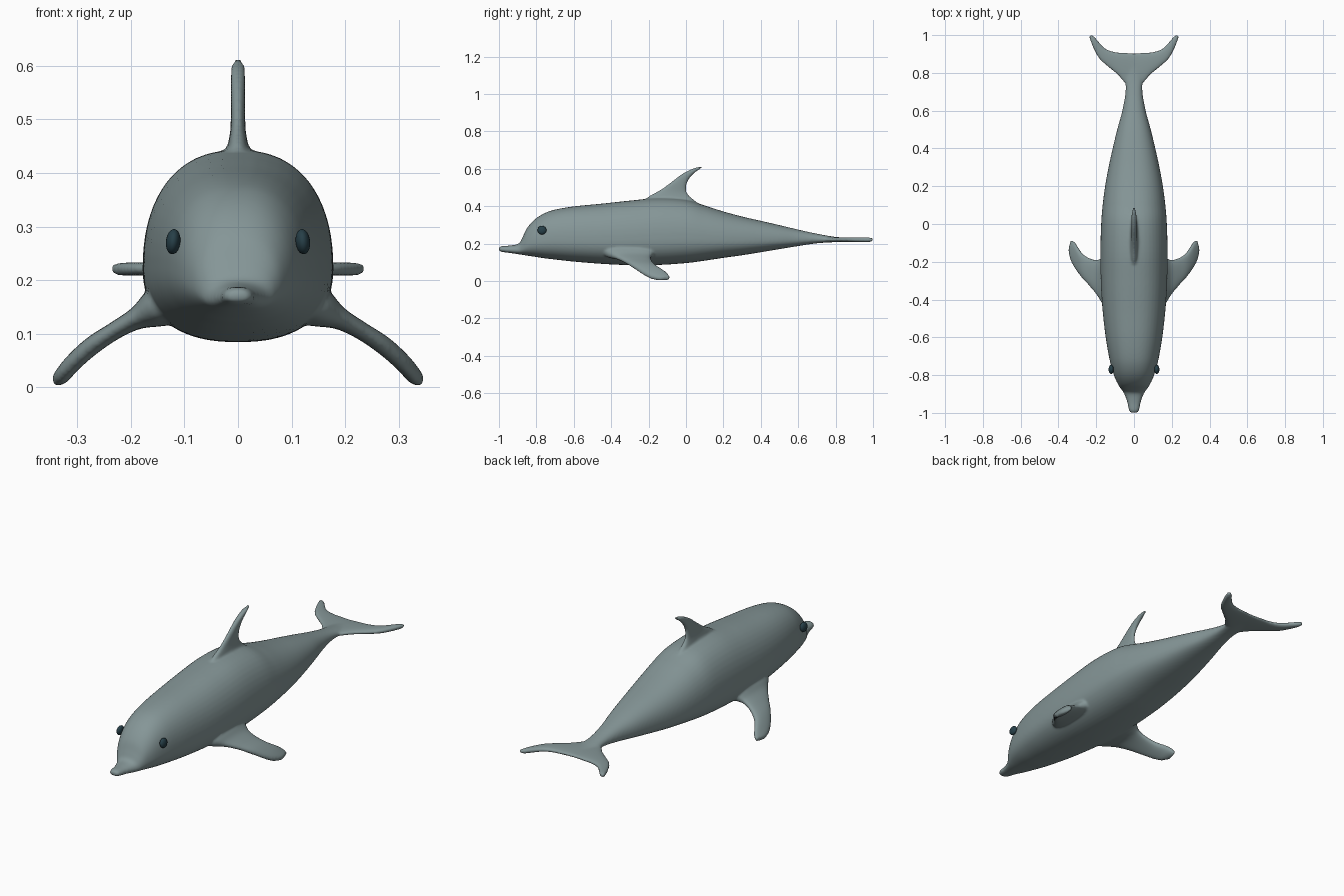
import bpy, bmesh, math
from mathutils import Vector


def material(name, color):
    m = bpy.data.materials.new(name)
    m.diffuse_color = (*color, 1)
    return m


SKIN = material("grey skin", (0.235, 0.305, 0.31))
EYE = material("dark eye", (0.02, 0.05, 0.065))


def spline(rows, steps):
    """Catmull-Rom interpolation through rows of equal length."""
    out = []
    for i in range(len(rows) - 1):
        p = [rows[max(0, min(len(rows) - 1, i + k))] for k in (-1, 0, 1, 2)]
        for s in range(steps):
            t = s / steps
            out.append([0.5 * (2 * b + (c - a) * t + (2 * a - 5 * b + 4 * c - d) * t * t
                               + (3 * b - a - 3 * c + d) * t ** 3) for a, b, c, d in zip(*p)])
    return out + [list(rows[-1])]


def power(v, e):
    return math.copysign(abs(v) ** e, v)


def loft(bm, rings):
    """Skin a list of closed rings and cap both ends."""
    loops = [[bm.verts.new(p) for p in r] for r in rings]
    n = len(loops[0])
    for a, b in zip(loops, loops[1:]):
        for i in range(n):
            bm.faces.new((a[i], a[(i + 1) % n], b[(i + 1) % n], b[i]))
    bm.faces.new(loops[0][::-1])
    bm.faces.new(loops[-1])


def body_ring(row, n=48):
    y, w, top, bot = row
    mid = bot + 0.38 * (top - bot)
    ring = []
    for i in range(n):
        a = 2 * math.pi * i / n
        s = power(math.sin(a), 0.9)
        z = mid + s * ((top - mid) if s > 0 else (mid - bot))
        ring.append(Vector((w * power(math.cos(a), 0.85), y, z)))
    return ring


def fin(bm, rows, side, thick_axis, n=24):
    """Rows: lead x,y,z, trail x,y,z, half thickness."""
    rings = []
    for r in spline(rows, 6):
        lead, trail, t = Vector(r[:3]), Vector(r[3:6]), r[6]
        mid, half = (lead + trail) / 2, (lead - trail) / 2
        ring = []
        for i in range(n):
            a = 2 * math.pi * i / n
            p = mid + half * power(math.cos(a), 0.9) + Vector(thick_axis) * t * power(math.sin(a), 0.7)
            ring.append(Vector((p.x * side, p.y, p.z)))
        rings.append(ring)
    loft(bm, rings)


bm = bmesh.new()

# Torso with beak, forehead and tail stock: y, half width, top, bottom
torso = [(-1.0, .016, .180, .162), (-.985, .028, .187, .156), (-.94, .037, .190, .150),
         (-.895, .054, .200, .143), (-.875, .068, .232, .140), (-.85, .084, .283, .136),
         (-.81, .103, .328, .130), (-.76, .119, .361, .122), (-.70, .133, .382, .115),
         (-.60, .150, .399, .104), (-.45, .167, .414, .092), (-.30, .176, .430, .085),
         (-.15, .178, .443, .086), (0, .174, .434, .096), (.1, .166, .404, .109),
         (.2, .153, .372, .124), (.3, .135, .345, .138), (.4, .113, .322, .154),
         (.5, .089, .299, .171), (.6, .062, .275, .187), (.7, .045, .253, .202),
         (.8, .046, .236, .208), (.89, .03, .230, .212)]
loft(bm, [body_ring(r) for r in spline(torso, 5)])

# Dorsal fin
fin(bm, [(0, -.27, .40, 0, .14, .36, .030), (0, -.20, .452, 0, .045, .432, .021),
         (0, -.14, .486, 0, .008, .468, .0145), (0, -.085, .525, 0, .001, .505, .0135),
         (0, -.035, .563, 0, .015, .543, .0135), (0, .012, .591, 0, .038, .571, .0135),
         (0, .055, .607, 0, .062, .590, .0125), (0, .084, .613, 0, .084, .605, .009)],
    1, (1, 0, 0))

for side in (-1, 1):
    # Flippers
    fin(bm, [(.10, -.46, .165, .10, -.15, .165, .045), (.155, -.435, .148, .155, -.17, .148, .036),
             (.19, -.385, .129, .19, -.188, .129, .021), (.23, -.335, .106, .23, -.182, .106, .017),
             (.275, -.285, .076, .272, -.157, .078, .018), (.312, -.235, .043, .300, -.118, .053, .018),
             (.335, -.19, .020, .316, -.094, .032, .017), (.347, -.14, .010, .333, -.083, .014, .011)],
        side, (.35, 0, .94))
    # Tail flukes
    fin(bm, [(0, .70, .221, 0, .906, .221, .012), (.04, .735, .221, .04, .907, .221, .0125),
             (.085, .788, .221, .085, .909, .221, .0125), (.135, .830, .221, .125, .917, .221, .0125),
             (.180, .870, .221, .160, .936, .221, .0125), (.210, .920, .221, .190, .969, .221, .0125),
             (.229, .965, .221, .212, .993, .221, .012), (.238, .992, .221, .228, 1.002, .221, .009)],
        side, (0, 0, 1))

bmesh.ops.recalc_face_normals(bm, faces=bm.faces)
mesh = bpy.data.meshes.new("dolphin_body")
bm.to_mesh(mesh)
bm.free()
body = bpy.data.objects.new("dolphin_body", mesh)
bpy.context.collection.objects.link(body)
mesh.materials.append(SKIN)

# Fuse the parts into one skin with soft joints
fuse = body.modifiers.new("fuse", 'REMESH')
fuse.mode = 'VOXEL'
fuse.voxel_size = 0.006
fuse.use_smooth_shade = True
soft = body.modifiers.new("soften", 'SMOOTH')
soft.factor = 0.5
soft.iterations = 8

# Eyes
for side, label in ((-1, "left"), (1, "right")):
    bpy.ops.mesh.primitive_uv_sphere_add(segments=24, ring_count=16, radius=1,
                                         location=(side * .121, -.77, .272),
                                         rotation=(0, math.radians(-6 * side), 0))
    eye = bpy.context.object
    eye.name = label + "_eye"
    eye.scale = (.0135, .024, .0235)
    eye.data.materials.append(EYE)
    bpy.ops.object.shade_smooth()
